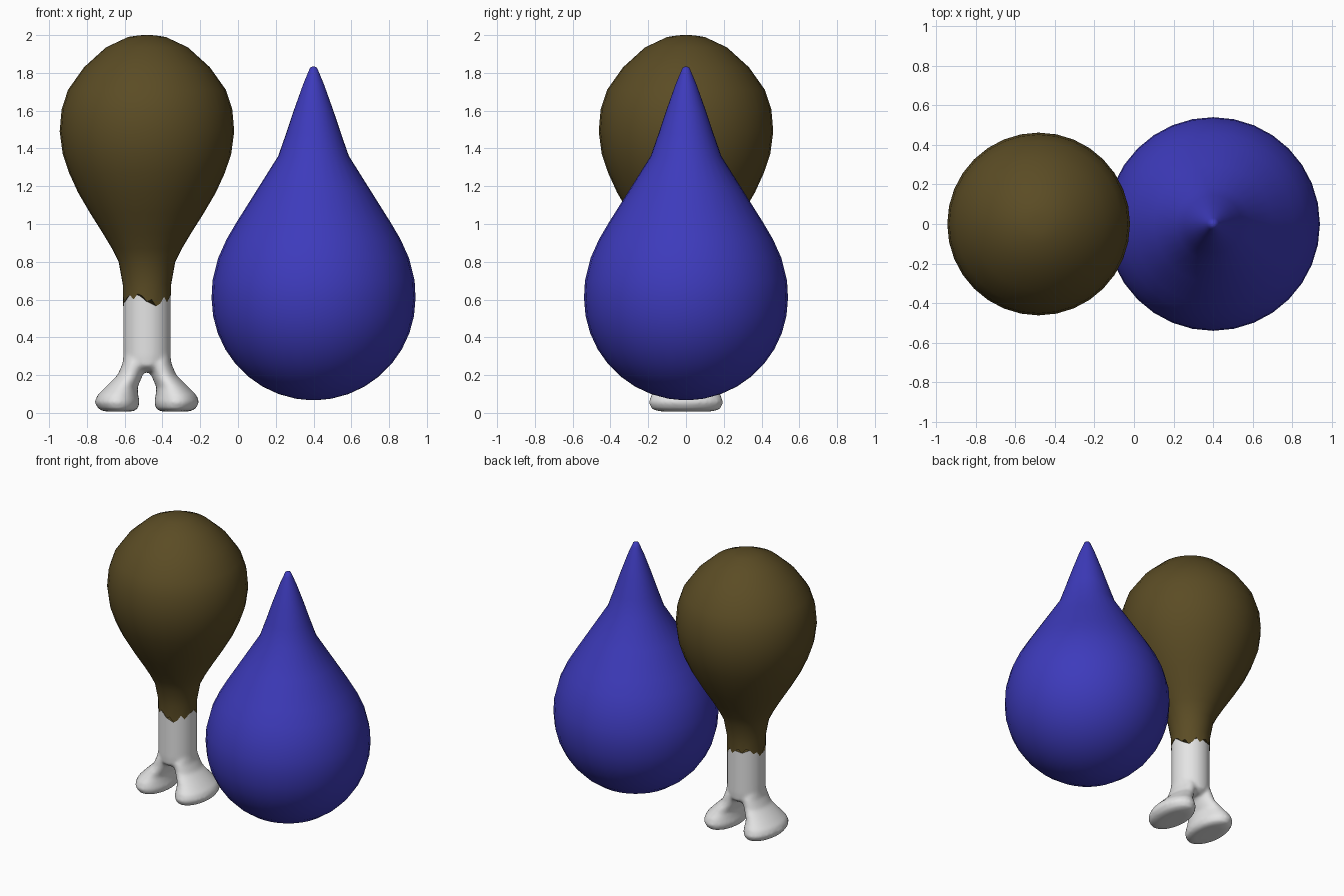
import bpy, bmesh, math

if "Cube" in bpy.data.objects:
    bpy.data.objects.remove(bpy.data.objects["Cube"])

CX = -0.482   # drumstick axis
DX = 0.40     # droplet axis


def material(name, rgb):
    m = bpy.data.materials.new(name)
    m.diffuse_color = (*rgb, 1)
    m.use_nodes = True
    m.node_tree.nodes["Principled BSDF"].inputs["Base Color"].default_value = m.diffuse_color
    return m


brown = material("roast brown", (0.104, 0.072, 0.018))
white = material("bone white", (0.78, 0.78, 0.78))
blue = material("drop blue", (0.047, 0.043, 0.50))


def loft(bm, rings, n=32, jag=None):
    """Skin elliptical rings (x, z, rx, ry) and cap both ends; jag shifts the first ring in z."""
    loops = []
    for k, (x, z, rx, ry) in enumerate(rings):
        loop = []
        for i in range(n):
            a = 2 * math.pi * i / n
            dz = jag[i % len(jag)] if jag and k == 0 else 0
            loop.append(bm.verts.new((x + rx * math.cos(a), ry * math.sin(a), z + dz)))
        loops.append(loop)
    for a, b in zip(loops, loops[1:]):
        for i in range(n):
            j = (i + 1) % n
            bm.faces.new((a[i], a[j], b[j], b[i]))
    bm.faces.new(loops[0][::-1])
    bm.faces.new(loops[-1])


def finish(bm, name, mat, angle=60):
    bmesh.ops.recalc_face_normals(bm, faces=bm.faces)
    me = bpy.data.meshes.new(name)
    bm.to_mesh(me)
    bm.free()
    me.materials.append(mat)
    ob = bpy.data.objects.new(name, me)
    bpy.context.collection.objects.link(ob)
    bpy.ops.object.select_all(action='DESELECT')
    ob.select_set(True)
    bpy.context.view_layer.objects.active = ob
    bpy.ops.object.shade_smooth_by_angle(angle=math.radians(angle))
    return ob


# Droplet: round belly, straight shoulder, narrow tip
drop = [(0.54 * math.sin(t), 0.607 - 0.54 * math.cos(t))
        for t in [math.radians(a) for a in (2, 10, 20, 30, 40, 50, 60, 70, 80, 90)]]
drop += [(0.535, 0.70), (0.505, 0.82), (0.46, 0.92), (0.407, 1.01), (0.30, 1.18),
         (0.187, 1.36), (0.145, 1.48), (0.105, 1.60), (0.055, 1.74), (0.03, 1.80),
         (0.018, 1.828), (0.006, 1.833)]
bm = bmesh.new()
loft(bm, [(DX, z, r, r) for r, z in drop])
finish(bm, "droplet", blue)

# Meat: pear shape with a torn lower edge around the bone
meat = [(0.128, 0.60), (0.128, 0.68), (0.15, 0.80), (0.185, 0.87), (0.233, 0.95),
        (0.30, 1.056), (0.365, 1.167), (0.412, 1.27), (0.446, 1.37), (0.462, 1.49),
        (0.452, 1.606), (0.418, 1.71), (0.333, 1.83), (0.217, 1.935), (0.10, 1.99),
        (0.04, 1.999), (0.005, 2.0)]
torn = [0.03, 0.02, -0.01, 0.0, -0.035, -0.02, 0.015, -0.015, 0.01, 0.025, 0.0]
bm = bmesh.new()
loft(bm, [(CX, z, r, r) for r, z in meat], jag=torn)
finish(bm, "meat", brown)

# Bone: round shaft that forks into two mirrored knobs, blended into one surface
bm = bmesh.new()
loft(bm, [(CX, z, r, r) for r, z in
          [(0.03, 0.215), (0.09, 0.225), (0.122, 0.25), (0.126, 0.30), (0.126, 0.72)]])
knob = [(0.007, 0.08, 0.22, 0.13), (0.018, 0.05, 0.254, 0.18), (0.055, 0.038, 0.278, 0.198),
        (0.093, 0.046, 0.263, 0.185), (0.135, 0.05, 0.222, 0.155), (0.20, 0.022, 0.156, 0.122),
        (0.26, 0.002, 0.13, 0.115), (0.34, 0.01, 0.12, 0.08)]
for s in (-1, 1):
    loft(bm, [(CX + s * (a + b) / 2, z, (b - a) / 2, ry) for z, a, b, ry in knob])
bone = finish(bm, "bone", white, 180)
remesh = bone.modifiers.new("blend", 'REMESH')
remesh.mode = 'VOXEL'
remesh.voxel_size = 0.012
remesh.use_smooth_shade = True
smooth = bone.modifiers.new("soften", 'SMOOTH')
smooth.factor = 0.5
smooth.iterations = 6
